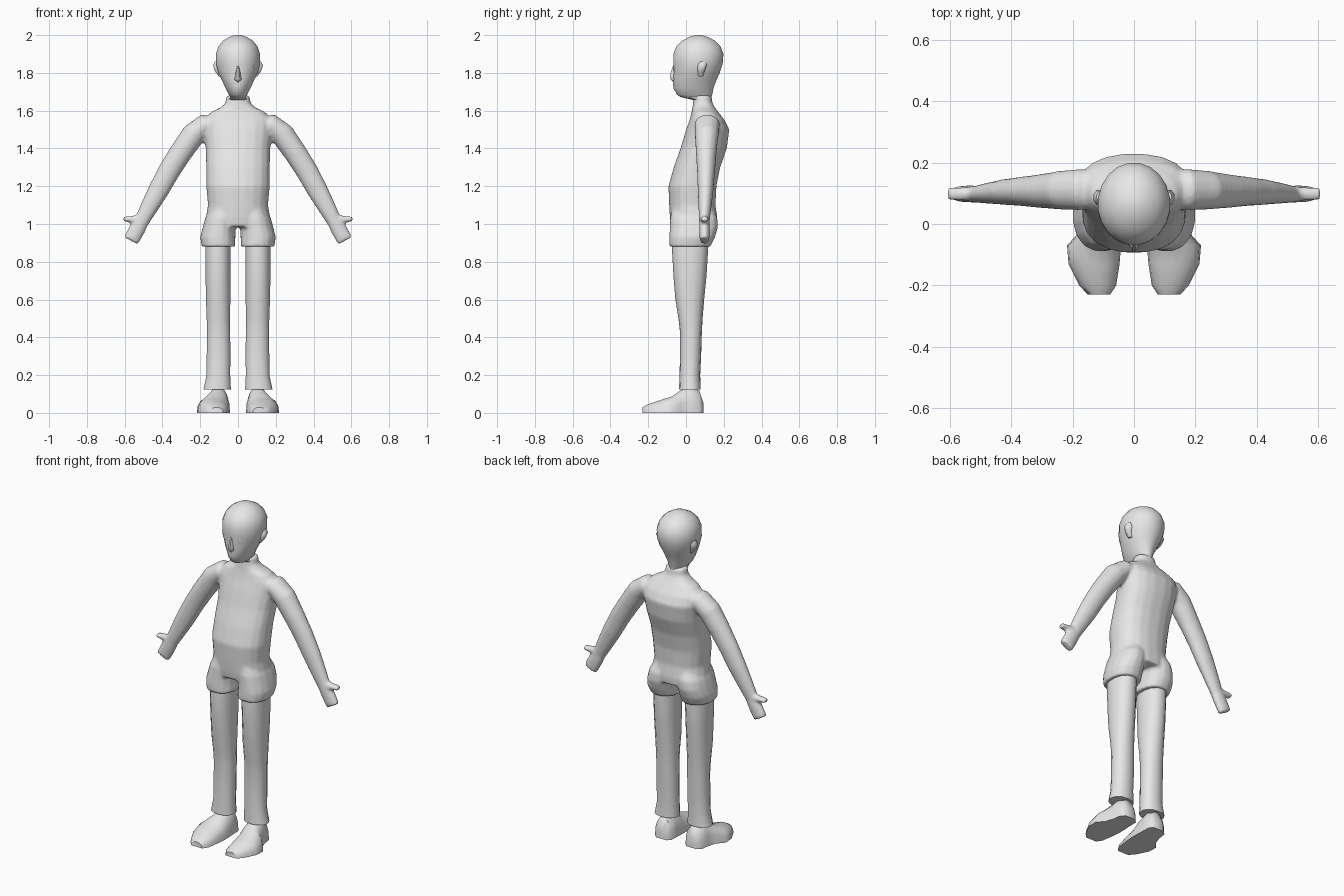
import bpy, bmesh, math
from mathutils import Vector
from mathutils.bvhtree import BVHTree

if "Cube" in bpy.data.objects:
    bpy.data.objects.remove(bpy.data.objects["Cube"])


def material(name, rgb):
    m = bpy.data.materials.new(name)
    m.diffuse_color = (*rgb, 1)
    m.use_nodes = True
    m.node_tree.nodes["Principled BSDF"].inputs["Base Color"].default_value = m.diffuse_color
    return m


GREY = material("light grey", (0.8, 0.8, 0.8))
WHITE = material("white", (1, 1, 1))


def ring(z, cx, hw, y0, y1, n=16, p=2.0):
    """Horizontal superellipse ring between front y0 and back y1."""
    pts = []
    for i in range(n):
        a = 2 * math.pi * (i + 0.5) / n
        c, s = math.cos(a), math.sin(a)
        x = math.copysign(abs(c) ** (2 / p), c)
        y = math.copysign(abs(s) ** (2 / p), s)
        pts.append(Vector((cx + hw * x, (y0 + y1) / 2 + (y1 - y0) / 2 * y, z)))
    return pts


def loft(bm, rings):
    """Skin a row of rings and cap both ends."""
    rows = [[bm.verts.new(p) for p in r] for r in rings]
    n = len(rows[0])
    for a, b in zip(rows, rows[1:]):
        for i in range(n):
            j = (i + 1) % n
            bm.faces.new((a[i], a[j], b[j], b[i]))
    bm.faces.new(rows[0])
    bm.faces.new(rows[-1])


def limb(bm, s, stations, n=14):
    """Tube in the xz plane: stations are x, z, half width, y centre, y half."""
    rings = []
    for k, (x, z, w, cy, h) in enumerate(stations):
        a, b = stations[max(k - 1, 0)], stations[min(k + 1, len(stations) - 1)]
        d = Vector((b[0] - a[0], 0, b[1] - a[1])).normalized()
        side = Vector((-d.z, 0, d.x))
        r = []
        for i in range(n):
            t = 2 * math.pi * i / n
            p = Vector((x, cy, z)) + side * w * math.cos(t)
            r.append(Vector((s * p.x, p.y + h * math.sin(t), p.z)))
        rings.append(r)
    loft(bm, rings)


def finish(bm, name, mat=GREY, angle=50):
    bmesh.ops.recalc_face_normals(bm, faces=bm.faces)
    me = bpy.data.meshes.new(name)
    bm.to_mesh(me)
    bm.free()
    me.materials.append(mat)
    me.polygons.foreach_set("use_smooth", [True] * len(me.polygons))
    me.set_sharp_from_angle(angle=math.radians(angle))
    ob = bpy.data.objects.new(name, me)
    bpy.context.collection.objects.link(ob)
    return ob


# Torso, shorts, arms and hands, fused into one skin
bm = bmesh.new()
torso = [(1.68, .062, .042, .135), (1.64, .066, .037, .14), (1.615, .095, .034, .155),
         (1.595, .14, .03, .17), (1.55, .185, .018, .205), (1.5, .183, 0, .23),
         (1.4, .172, -.03, .217), (1.3, .169, -.066, .182), (1.2, .169, -.094, .162),
         (1.1, .16, -.09, .157), (1.03, .172, -.086, .167), (.985, .165, -.08, .165)]
loft(bm, [ring(z, 0, w, a, b, 20, 2.3) for z, w, a, b in torso])
shorts = [(1.08, .075, .07, -.075, .145), (1.03, .09, .085, -.085, .168),
          (.98, .1, .089, -.087, .17), (.93, .107, .094, -.09, .155),
          (.88, .103, .09, -.09, .13)]
arm = [(.10, 1.52, .045, .11, .06), (.175, 1.525, .058, .112, .068),
       (.235, 1.475, .064, .11, .064), (.305, 1.375, .061, .107, .055),
       (.365, 1.28, .059, .106, .048), (.42, 1.18, .056, .104, .042),
       (.475, 1.08, .047, .1, .034), (.51, 1.015, .04, .097, .028),
       (.535, .97, .044, .098, .028), (.567, .912, .043, .098, .026)]
thumb = [(.5, 1.01, .022, .098, .024), (.545, 1.026, .02, .098, .024),
         (.607, 1.026, .013, .098, .022)]
for s in (-1, 1):
    loft(bm, [ring(z, s * cx, w, a, b, 16, 2.2) for z, cx, w, a, b in shorts])
    limb(bm, s, arm)
    limb(bm, s, thumb, 10)
body = finish(bm, "body")
rm = body.modifiers.new("fuse", "REMESH")
rm.mode = "VOXEL"
rm.voxel_size = 0.009
rm.use_smooth_shade = True
sm = body.modifiers.new("soften", "SMOOTH")
sm.factor, sm.iterations = 0.5, 5

# Trouser legs
leg = [(.92, .106, .066, -.07, .115), (.88, .106, .068, -.075, .118),
       (.72, .106, .067, -.066, .108), (.6, .105, .066, -.056, .096),
       (.5, .104, .063, -.04, .088), (.43, .103, .063, -.032, .084),
       (.3, .103, .064, -.032, .08), (.2, .104, .064, -.034, .075),
       (.125, .11, .074, -.037, .078)]
# Feet: D-shaped sections from heel to toe
foot = [(.092, .1, .035, .055), (.07, .102, .056, .12), (.02, .105, .06, .14),
        (-.03, .112, .07, .12), (-.07, .13, .088, .09), (-.13, .13, .083, .07),
        (-.2, .118, .06, .047), (-.23, .114, .036, .03)]
for s, side in ((-1, "right"), (1, "left")):
    bm = bmesh.new()
    loft(bm, [ring(z, s * cx, w, a, b, 14, 2.2) for z, cx, w, a, b in leg])
    finish(bm, side + "_leg")
    bm = bmesh.new()
    loft(bm, [[Vector((s * (cx + w * math.cos(math.pi * i / 9)), y,
                       h * math.sin(math.pi * i / 9) ** 0.8)) for i in range(10)]
              for y, cx, w, h in foot])
    finish(bm, side + "_foot")

# Head
bm = bmesh.new()
head = [(1.655, .056, .044, .135), (1.672, .04, -.03, .136), (1.685, .05, -.05, .14),
        (1.72, .067, -.064, .147), (1.76, .086, -.068, .162), (1.8, .105, -.066, .18),
        (1.85, .119, -.069, .196), (1.9, .118, -.069, .2), (1.94, .105, -.052, .184),
        (1.97, .08, -.022, .155), (1.99, .048, .015, .118), (2.0, .015, .05, .08)]
loft(bm, [ring(z, 0, w, a, b, 20) for z, w, a, b in head])
bmesh.ops.recalc_face_normals(bm, faces=bm.faces)
surface = BVHTree.FromBMesh(bm)
finish(bm, "head")

# Nose
bm = bmesh.new()
loft(bm, [ring(z, 0, w, a, -.03, 8) for z, w, a in
          ((1.84, .007, -.07), (1.785, .016, -.088), (1.765, .02, -.084), (1.752, .012, -.068))])
finish(bm, "nose")

# Ears
for s, side in ((-1, "right"), (1, "left")):
    bm = bmesh.new()
    loft(bm, [ring(z, s * cx, w, a, b, 8) for z, cx, w, a, b in
              ((1.78, .09, .012, .065, .09), (1.81, .106, .018, .06, .1),
               (1.84, .114, .02, .06, .112), (1.86, .112, .01, .075, .105))])
    finish(bm, side + "_ear")


def plate(name, corners, lift=0.004, nu=8, nv=4):
    """Thin four-cornered patch laid on the face; corners are (x, z)."""
    a, b, c, d = [Vector(p) for p in corners]
    bm = bmesh.new()
    grid = []
    for i in range(nu + 1):
        u, row = i / nu, []
        for j in range(nv + 1):
            q = a.lerp(b, u).lerp(d.lerp(c, u), j / nv)
            hit = surface.ray_cast(Vector((q.x, -1, q.y)), Vector((0, 1, 0)))[0]
            row.append(bm.verts.new((q.x, hit.y - lift, q.y)))
        grid.append(row)
    for i in range(nu):
        for j in range(nv):
            bm.faces.new((grid[i][j], grid[i + 1][j], grid[i + 1][j + 1], grid[i][j + 1]))
    bmesh.ops.recalc_face_normals(bm, faces=bm.faces)
    if sum(f.normal.y for f in bm.faces) > 0:
        bmesh.ops.reverse_faces(bm, faces=bm.faces)
    me = bpy.data.meshes.new(name)
    bm.to_mesh(me)
    bm.free()
    me.materials.append(WHITE)
    bpy.context.collection.objects.link(bpy.data.objects.new(name, me))


# Slanted eyes and mouth
for s, side in ((-1, "right"), (1, "left")):
    plate(side + "_eye", [(s * .028, 1.822), (s * .045, 1.806), (s * .088, 1.815), (s * .093, 1.846)])
plate("mouth", [(-.026, 1.705), (.026, 1.705), (.022, 1.743), (-.022, 1.743)])
